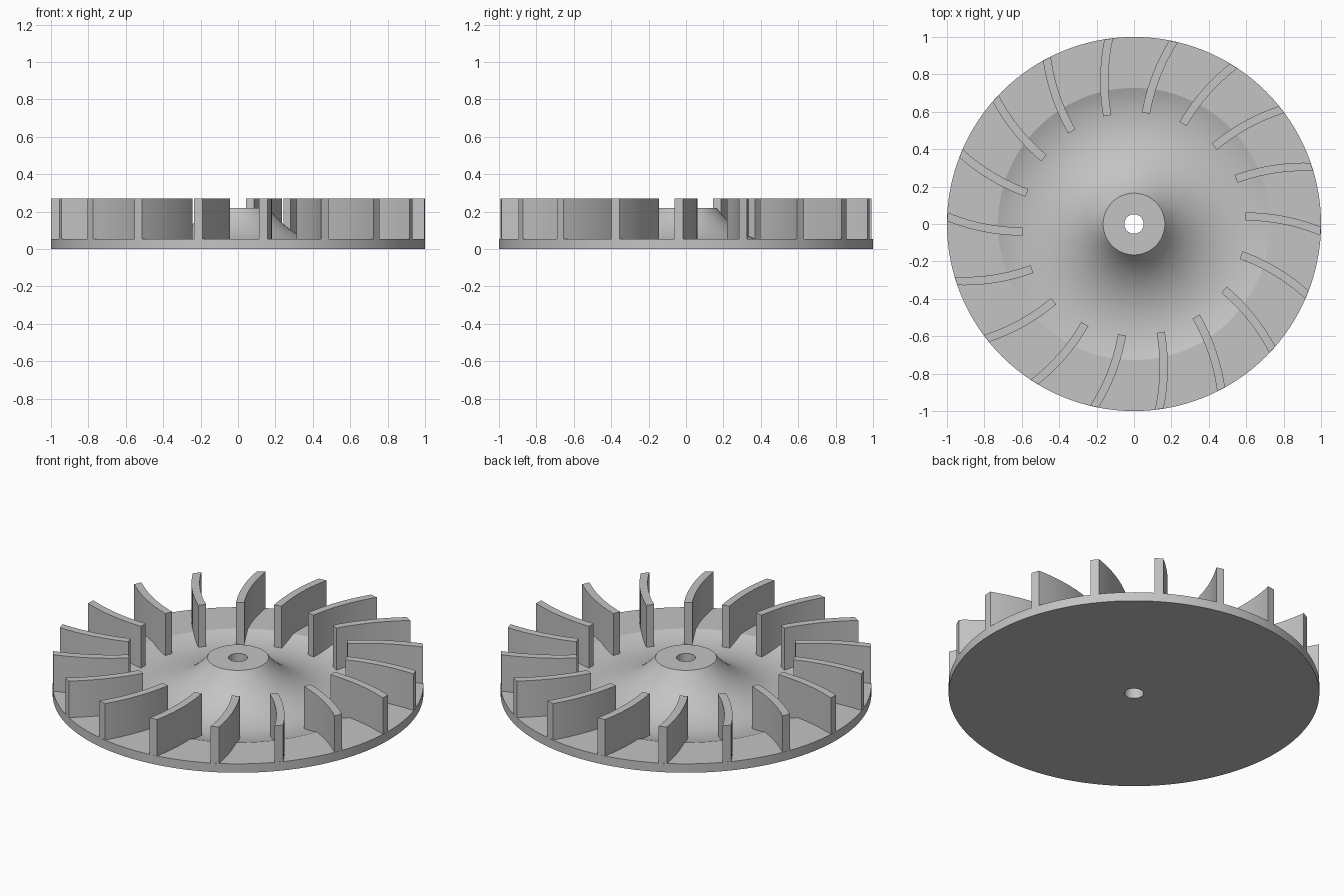
import bpy, bmesh
from math import sqrt, cos, sin, asin, acos, pi, radians
from mathutils import Vector, Matrix

if "Cube" in bpy.data.objects:
    bpy.data.objects.remove(bpy.data.objects["Cube"])

DISC_TOP, HUB_TOP, BLADE_TOP = 0.053, 0.22, 0.27
BORE, HUB_R = 0.052, 0.165
BLADES = 18

metal = bpy.data.materials.new("light grey")
metal.use_nodes = True
grey = (0.55, 0.55, 0.55, 1)
metal.diffuse_color = grey
metal.node_tree.nodes["Principled BSDF"].inputs["Base Color"].default_value = grey


def add_object(name, bm):
    bmesh.ops.recalc_face_normals(bm, faces=bm.faces)
    mesh = bpy.data.meshes.new(name)
    bm.to_mesh(mesh)
    bm.free()
    mesh.materials.append(metal)
    obj = bpy.data.objects.new(name, mesh)
    bpy.context.collection.objects.link(obj)
    bpy.ops.object.select_all(action="DESELECT")
    obj.select_set(True)
    bpy.context.view_layer.objects.active = obj
    bpy.ops.object.shade_smooth_by_angle(angle=radians(15))
    return obj


# Disc and hub: lathed profile with a circular sweep dipping below the rim
arc_x, arc_z, arc_r = 0.55, 0.485, 0.467
start = -asin((arc_x - HUB_R) / arc_r)
end = acos((arc_z - DISC_TOP) / arc_r)
steps = 24
profile = [(BORE, 0), (BORE, HUB_TOP), (HUB_R, HUB_TOP)]
for i in range(1, steps + 1):
    a = start + (end - start) * i / steps
    profile.append((arc_x + arc_r * sin(a), arc_z - arc_r * cos(a)))
profile += [(1, DISC_TOP), (1, 0)]

bm = bmesh.new()
verts = [bm.verts.new((r, 0, z)) for r, z in profile]
edges = [bm.edges.new((v, verts[i - 1])) for i, v in enumerate(verts)]
bmesh.ops.spin(bm, geom=verts + edges, cent=(0, 0, 0), axis=(0, 0, 1),
               angle=2 * pi, steps=128)
bmesh.ops.remove_doubles(bm, verts=bm.verts, dist=0.0001)
add_object("disc_and_hub", bm)


# Curved blades: an arc-shaped outline trimmed at the disc edge, then extruded
def blade_edge(radius, count=10):
    """Points along one side of the blade, from inner end to disc edge."""
    cx, cy, rim = 0.595, -1.03, 0.999
    # bisect for the sweep angle at which this side meets the rim
    low, high = 0.0, 0.8
    for _ in range(40):
        mid = (low + high) / 2
        p = Vector((cx + radius * sin(mid), cy + radius * cos(mid)))
        low, high = (mid, high) if p.length < rim else (low, mid)
    return [(cx + radius * sin(low * i / count), cy + radius * cos(low * i / count))
            for i in range(count + 1)]


outline = blade_edge(1.092) + blade_edge(1.048)[::-1]
bm = bmesh.new()
for k in range(BLADES):
    turn = Matrix.Rotation(2 * pi * k / BLADES, 3, "Z")
    base = bm.faces.new([bm.verts.new(turn @ Vector((x, y, 0.012))) for x, y in outline])
    top = bmesh.ops.extrude_face_region(bm, geom=[base])["geom"]
    bmesh.ops.translate(bm, vec=(0, 0, BLADE_TOP - 0.012),
                        verts=[g for g in top if isinstance(g, bmesh.types.BMVert)])
add_object("blades", bm)
